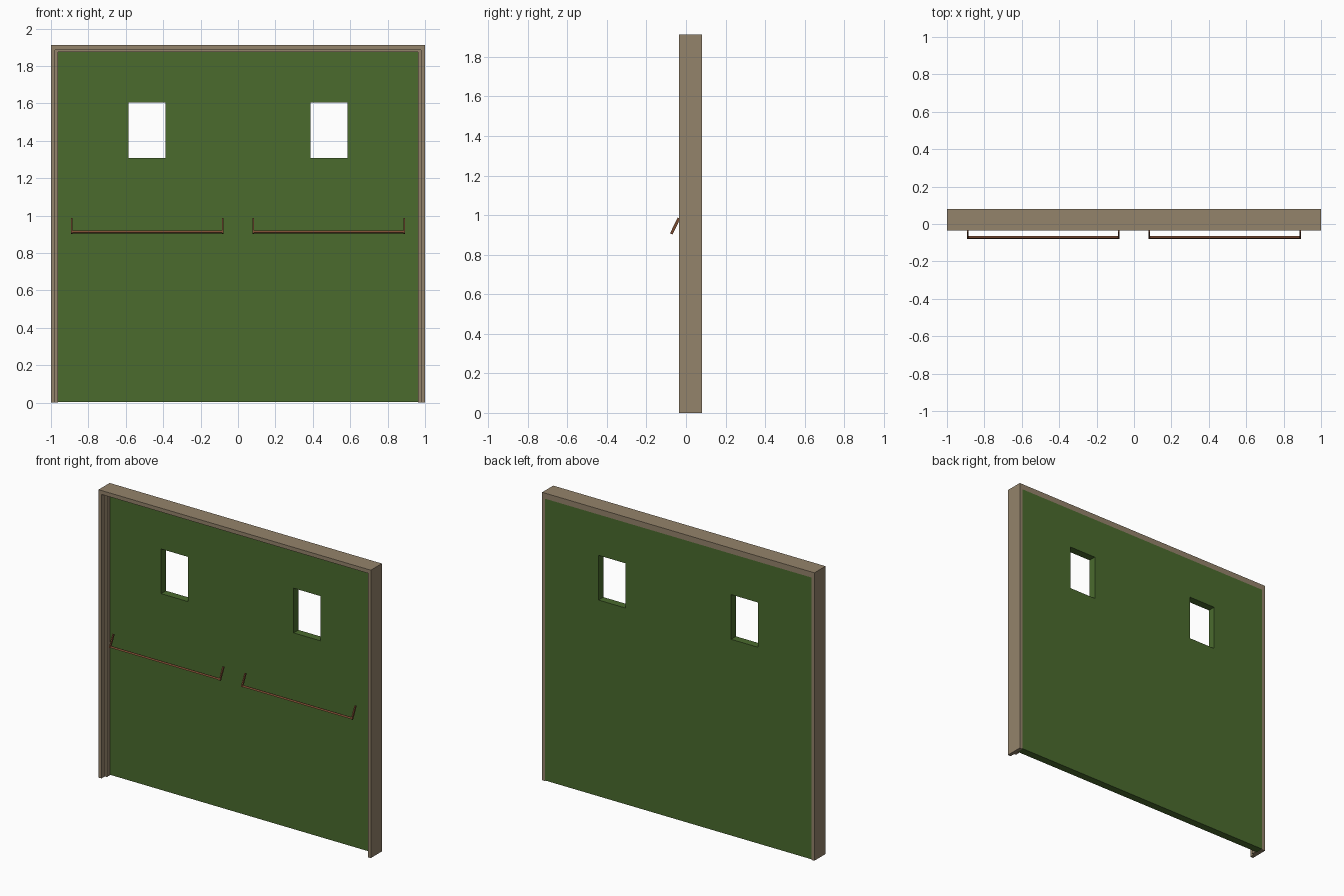
import bpy, bmesh, math
from mathutils import Matrix, Vector

if "Cube" in bpy.data.objects:
    bpy.data.objects.remove(bpy.data.objects["Cube"])


def material(name, rgb):
    m = bpy.data.materials.new(name)
    m.diffuse_color = (*rgb, 1)
    m.use_nodes = True
    m.node_tree.nodes["Principled BSDF"].inputs["Base Color"].default_value = m.diffuse_color
    return m


TAN = material("tan frame paint", (0.296, 0.227, 0.147))
GREEN = material("green door paint", (0.069, 0.147, 0.027))
BROWN = material("brown bar metal", (0.195, 0.072, 0.032))

TOP, FRONT, BACK, DOOR_FRONT = 1.912, -0.035, 0.081, 0.030


def finish(name, bm, mat):
    bmesh.ops.recalc_face_normals(bm, faces=bm.faces[:])
    me = bpy.data.meshes.new(name)
    bm.to_mesh(me)
    bm.free()
    me.materials.append(mat)
    ob = bpy.data.objects.new(name, me)
    bpy.context.collection.objects.link(ob)
    return ob


def door_frame():
    # stepped jamb profile: (side inset, header inset, y), mitred round the opening
    t, s = 0.022, 0.037
    profile = [(0, 0, FRONT), (t, 0.026, FRONT), (t, 0.026, 0.0), (s, s, 0.0),
               (s, s, DOOR_FRONT), (t, s, DOOR_FRONT), (t, s, BACK), (0, 0, BACK)]
    bm = bmesh.new()
    rings = []
    for side, up in ((-1, 0), (-1, 1), (1, 1), (1, 0)):
        rings.append([bm.verts.new((side * (1 - i), y, (TOP - h) * up))
                      for i, h, y in profile])
    n = len(profile)
    for a, b in zip(rings, rings[1:]):
        for i in range(n):
            j = (i + 1) % n
            bm.faces.new((a[i], a[j], b[j], b[i]))
    bm.faces.new(rings[0])
    bm.faces.new(rings[-1])
    finish("door_frame", bm, TAN)


def door_leaf(name, side):
    # slab with a rectangular window opening
    def ring(bm, x0, x1, z0, z1, y):
        return [bm.verts.new((side * x, y, z))
                for x, z in ((x0, z0), (x1, z0), (x1, z1), (x0, z1))]
    bm = bmesh.new()
    outer = (0.0, 0.978, 0.004, TOP - 0.037)
    hole = (0.388, 0.586, 1.307, 1.604)
    loops = [ring(bm, *outer, DOOR_FRONT), ring(bm, *outer, BACK),
             ring(bm, *hole, BACK), ring(bm, *hole, DOOR_FRONT)]
    for k in range(4):
        a, b = loops[k], loops[(k + 1) % 4]
        for i in range(4):
            j = (i + 1) % 4
            bm.faces.new((a[i], a[j], b[j], b[i]))
    finish(name, bm, GREEN)


def push_bar(name, side):
    # crossbar with two end arms, all leaning forward at the bottom
    bm = bmesh.new()
    tilt = Matrix.Rotation(math.radians(-26), 4, 'X')
    pivot = Matrix.Translation((0, -0.071, 0.912))

    def box(centre, size):
        bmesh.ops.create_cube(bm, size=1, matrix=pivot @ tilt
                              @ Matrix.Translation(centre)
                              @ Matrix.Diagonal((*size, 1)))
    x0, x1, w = 0.077, 0.893, 0.008
    box((side * (x0 + x1) / 2, 0, 0), (x1 - x0, 0.012, 0.012))
    for x in (x0 + w / 2, x1 - w / 2):
        box((side * x, 0, 0.036), (w, 0.014, 0.088))
    finish(name, bm, BROWN)


door_frame()
for label, sign in (("left", -1), ("right", 1)):
    door_leaf(label + "_door_leaf", sign)
    push_bar(label + "_push_bar", sign)
